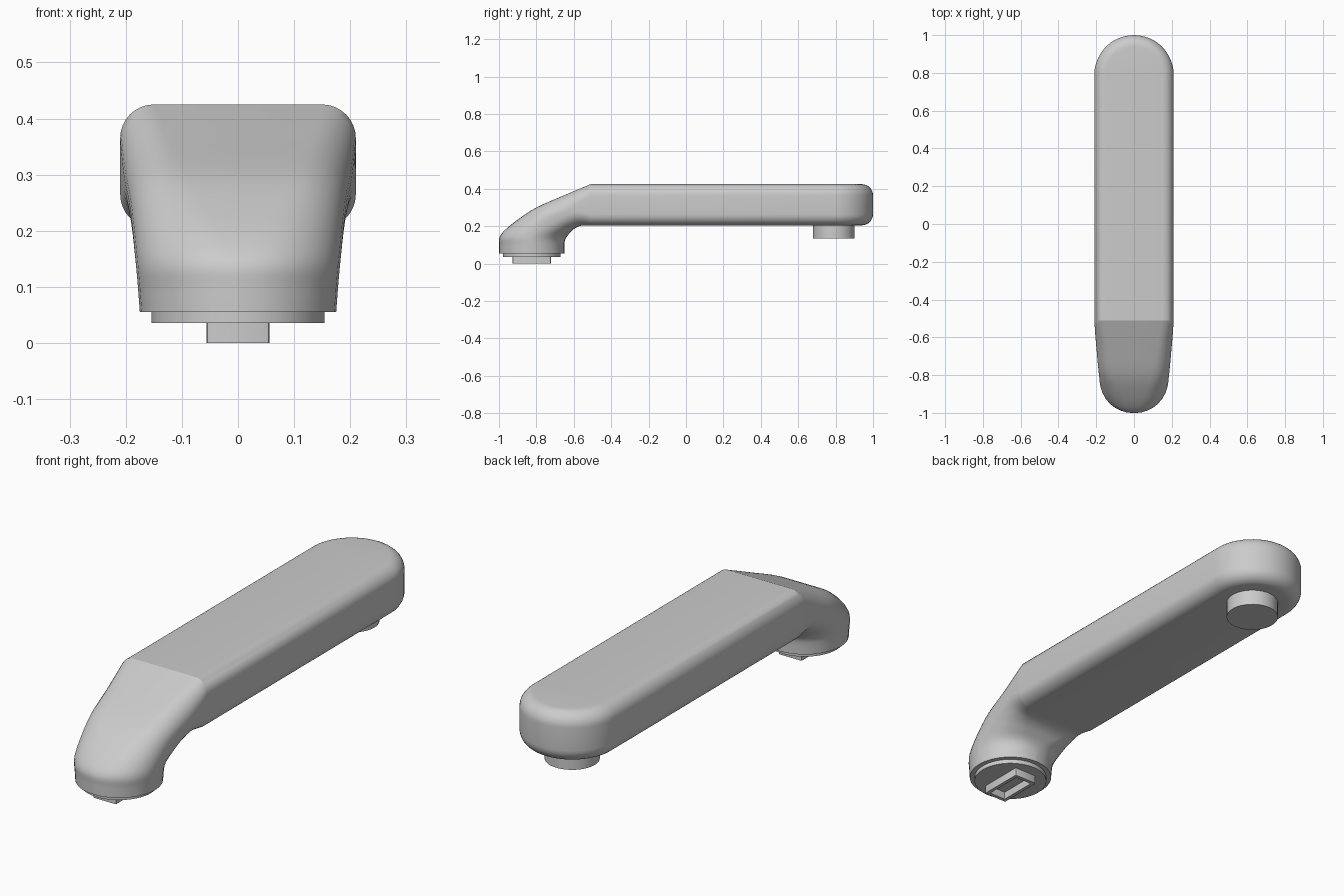
import bpy
import bmesh
from math import sin, cos, pi, radians
from mathutils import Vector, Matrix

cube = bpy.data.objects.get("Cube")
if cube:
    bpy.data.objects.remove(cube, do_unlink=True)

grey = bpy.data.materials.new("plain_grey")
grey.use_nodes = True
COLOUR = (0.6, 0.6, 0.6, 1)
grey.diffuse_color = COLOUR
grey.node_tree.nodes["Principled BSDF"].inputs["Base Color"].default_value = COLOUR

FOOT_Y, PIVOT_Y = -0.825, 0.79


def finish(name, bm, angle=22):
    """Turn a bmesh into a shaded object."""
    bmesh.ops.recalc_face_normals(bm, faces=bm.faces)
    mesh = bpy.data.meshes.new(name)
    bm.to_mesh(mesh)
    bm.free()
    mesh.materials.append(grey)
    obj = bpy.data.objects.new(name, mesh)
    bpy.context.collection.objects.link(obj)
    bpy.ops.object.select_all(action='DESELECT')
    obj.select_set(True)
    bpy.context.view_layer.objects.active = obj
    bpy.ops.object.shade_smooth_by_angle(angle=radians(angle))
    return obj


def half_profile(sec, steps=8):
    """Right half of a rounded section, from outer centre to inner centre."""
    ty, tz, by, bz, w, r = sec
    top, low = Vector((0, ty, tz)), Vector((0, by, bz))
    mid, up = (top + low) / 2, (top - low) / 2
    h = up.length
    up.normalize()
    r = min(r, h, w)
    pts = [top]
    for sign in (1, -1):
        for i in range(steps + 1):
            a = pi / 2 * i / steps
            if sign < 0:
                a = pi / 2 - a
            pts.append(mid + Vector((w - r + r * sin(a), 0, 0))
                       + up * sign * (h - r + r * cos(a)))
    return pts + [low]


def smooth_sections(keys, n=4):
    """Catmull-Rom blend between the key sections."""
    out = []
    for i in range(len(keys) - 1):
        a, b = keys[max(i - 1, 0)], keys[i]
        c, d = keys[i + 1], keys[min(i + 2, len(keys) - 1)]
        for k in range(n):
            t = k / n
            out.append([0.5 * (2 * q + (s - p) * t + (2 * p - 5 * q + 4 * s - u) * t * t
                               + (3 * q - p - 3 * s + u) * t ** 3)
                        for p, q, s, u in zip(a, b, c, d)])
    return out + [keys[-1]]


# Outer y, z; inner y, z; half width; corner radius: foot up to straight arm
KEYS = [
    (-1.0, 0.055, -0.65, 0.055, 0.175, 0.175),
    (-1.0, 0.10, -0.65, 0.09, 0.178, 0.175),
    (-0.998, 0.14, -0.648, 0.12, 0.181, 0.172),
    (-0.97, 0.178, -0.638, 0.143, 0.184, 0.16),
    (-0.90, 0.235, -0.62, 0.165, 0.188, 0.13),
    (-0.80, 0.30, -0.595, 0.188, 0.194, 0.10),
    (-0.65, 0.366, -0.56, 0.203, 0.203, 0.08),
    (-0.51, 0.425, -0.51, 0.205, 0.21, 0.06),
]

# Arm body: right side, spun round the back end, then the left side
right = [half_profile(s) for s in smooth_sections(KEYS)]
left = [[Vector((-p.x, p.y, p.z)) for p in row] for row in reversed(right)]
end = [Vector((p.x, 0, p.z)) for p in right[-1]]
SPIN = 24
spin = [[Matrix.Rotation(pi * i / SPIN, 3, 'Z') @ p + Vector((0, PIVOT_Y, 0)) for p in end]
        for i in range(SPIN + 1)]

bm = bmesh.new()
grid = [[bm.verts.new(p) for p in row] for row in right + spin + left]
for r0, r1 in zip(grid, grid[1:]):
    for j in range(len(r0) - 1):
        bm.faces.new((r0[j], r0[j + 1], r1[j + 1], r1[j]))
bmesh.ops.remove_doubles(bm, verts=bm.verts, dist=0.0004)
bmesh.ops.holes_fill(bm, edges=[e for e in bm.edges if e.is_boundary], sides=0)
finish("arm_body", bm)


def disc(name, y, radius, z0, z1):
    bm = bmesh.new()
    bmesh.ops.create_cone(bm, cap_ends=True, segments=48, radius1=radius, radius2=radius,
                          depth=z1 - z0,
                          matrix=Matrix.Translation((0, y, (z0 + z1) / 2)))
    finish(name, bm, 30)


disc("foot_plate", FOOT_Y, 0.154, 0.036, 0.06)
disc("rear_peg", PIVOT_Y, 0.11, 0.135, 0.215)

# Hollow rectangular key under the foot
bm = bmesh.new()
bmesh.ops.create_cube(bm, size=1, matrix=Matrix.Translation((0, FOOT_Y, 0.019))
                      @ Matrix.Diagonal((0.112, 0.205, 0.038, 1)))
bmesh.ops.bevel(bm, geom=[e for e in bm.edges
                          if abs(e.verts[0].co.z - e.verts[1].co.z) > 0.01],
                offset=0.006, segments=2, affect='EDGES', profile=0.5)
bm.normal_update()
bottom = min(bm.faces, key=lambda f: f.calc_center_median().z)
bmesh.ops.inset_region(bm, faces=[bottom], thickness=0.016)
bmesh.ops.translate(bm, verts=list(
    bmesh.ops.extrude_discrete_faces(bm, faces=[bottom])["faces"][0].verts),
    vec=(0, 0, 0.034))
finish("foot_key", bm, 30)
